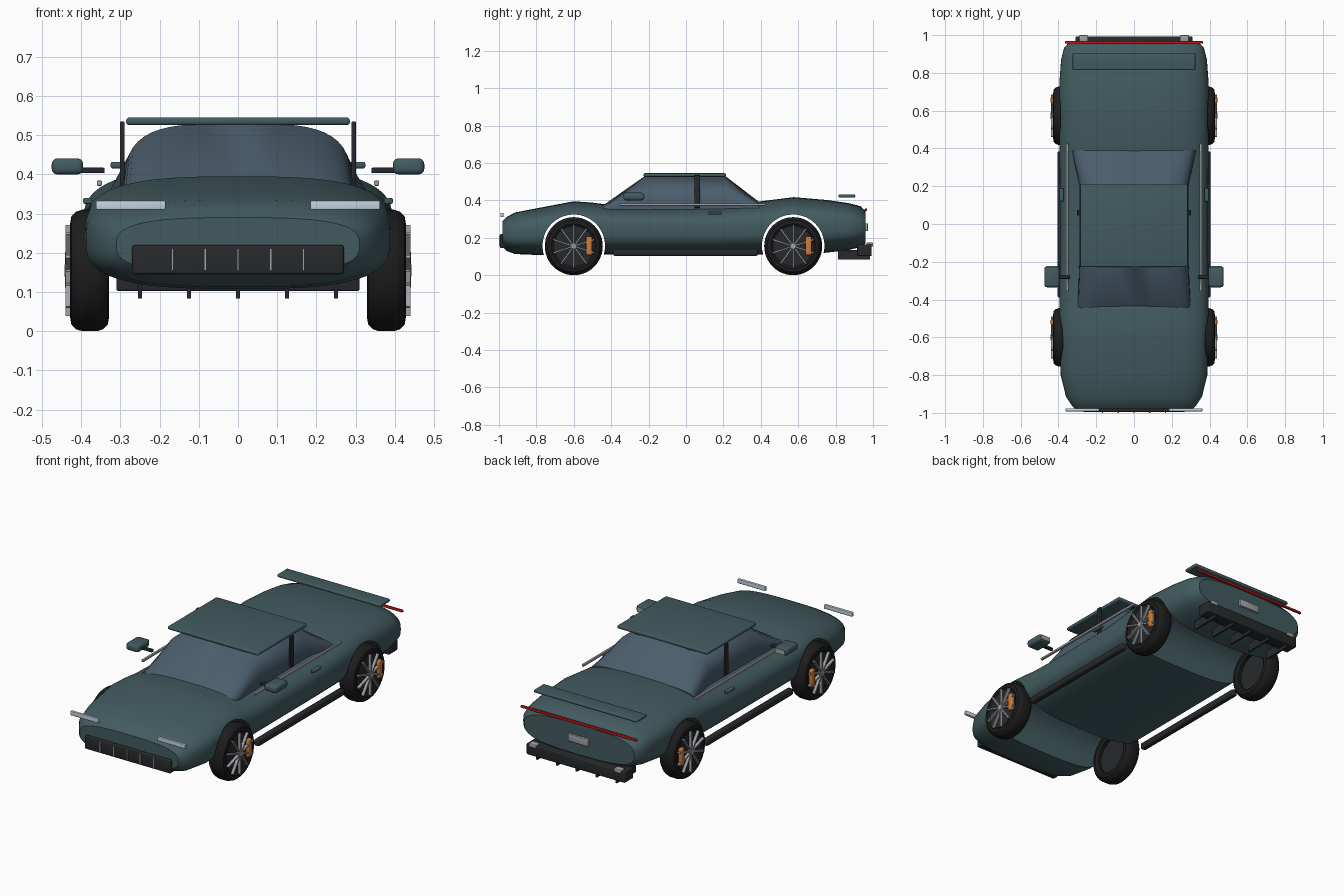
import bpy, bmesh, math
from mathutils import Vector

if "Cube" in bpy.data.objects:
    bpy.data.objects.remove(bpy.data.objects["Cube"])


def mat(name, r, g, b):
    m = bpy.data.materials.new(name)
    m.diffuse_color = (r, g, b, 1)
    m.use_nodes = True
    m.node_tree.nodes["Principled BSDF"].inputs["Base Color"].default_value = m.diffuse_color
    return m


PAINT = mat("paint", .055, .105, .115)
GLASS = mat("glass", .07, .11, .15)
BLACK = mat("black", .02, .022, .025)
RUBBER = mat("rubber", .012, .012, .013)
METAL = mat("metal", .35, .36, .38)
LAMP = mat("lamp", .55, .65, .75)
RED = mat("red", .6, .01, .01)
ORANGE = mat("orange", .6, .2, .04)


def finish(bm, name, m, angle=35):
    bmesh.ops.recalc_face_normals(bm, faces=bm.faces)
    me = bpy.data.meshes.new(name)
    bm.to_mesh(me)
    bm.free()
    ob = bpy.data.objects.new(name, me)
    bpy.context.collection.objects.link(ob)
    me.materials.append(m)
    smooth(ob, angle)
    return ob


def smooth(ob, angle=35):
    bpy.ops.object.select_all(action='DESELECT')
    ob.select_set(True)
    bpy.context.view_layer.objects.active = ob
    bpy.ops.object.shade_smooth_by_angle(angle=math.radians(angle))


def box(name, x, y, z, m, bevel=0.0):
    """Box from (min, max) pairs, with optional rounded edges."""
    bm = bmesh.new()
    bmesh.ops.create_cube(bm, size=1)
    for v in bm.verts:
        v.co = Vector([(a + b) / 2 + c * (b - a) for (a, b), c in zip((x, y, z), v.co)])
    if bevel:
        bmesh.ops.bevel(bm, geom=bm.edges[:], offset=bevel, segments=3,
                        affect='EDGES', profile=.5)
    return finish(bm, name, m)


def pair(name, x, y, z, m, bevel=0.0):
    box("right_" + name, x, y, z, m, bevel)
    box("left_" + name, (-x[1], -x[0]), y, z, m, bevel)


def loft(name, stations, m, n=3.0, seg=48, angle=35):
    """Superellipse sections along y: (y, half width, bottom, middle, top)."""
    bm = bmesh.new()
    rings = []
    for y, w, lo, mid, hi in stations:
        ring = []
        for i in range(seg):
            t = math.tau * i / seg
            c, s = math.cos(t), math.sin(t)
            h = hi - mid if s > 0 else mid - lo
            ring.append(bm.verts.new((math.copysign(abs(c) ** (2 / n), c) * w, y,
                                      mid + math.copysign(abs(s) ** (2 / n), s) * h)))
        rings.append(ring)
    for a, b in zip(rings, rings[1:]):
        for i in range(seg):
            j = (i + 1) % seg
            bm.faces.new((a[i], a[j], b[j], b[i]))
    bm.faces.new(rings[0])
    bm.faces.new(rings[-1])
    return finish(bm, name, m, angle)


def lathe(name, profile, y, z, side, m, seg=48):
    """Closed (x, radius) profile turned around the axle."""
    bm = bmesh.new()
    rings = []
    for i in range(seg):
        t = math.tau * i / seg
        rings.append([bm.verts.new((side * x, y + r * math.cos(t), z + r * math.sin(t)))
                      for x, r in profile])
    for i in range(seg):
        a, b = rings[i], rings[(i + 1) % seg]
        for k in range(len(profile)):
            l = (k + 1) % len(profile)
            bm.faces.new((a[k], a[l], b[l], b[k]))
    return finish(bm, name, m)


WHEELS = (-.6, .573)
AXLE = .155

# Body shell
shell = [(-.98, .31, .15, .29), (-.96, .33, .13, .31), (-.915, .36, .113, .335),
         (-.8, .388, .108, .357), (-.6, .395, .11, .395), (-.5, .395, .11, .388),
         (-.4, .395, .11, .374), (-.2, .393, .11, .37), (.2, .393, .11, .375),
         (.4, .395, .11, .395), (.575, .397, .11, .417), (.75, .395, .12, .402),
         (.87, .386, .135, .385), (.935, .37, .15, .368), (.96, .345, .17, .34)]
body = loft("body", [(y, w, lo, (lo + hi) / 2, hi) for y, w, lo, hi in shell], PAINT, 3, 64)

# Wheel arches cut right through
for wy in WHEELS:
    bpy.ops.mesh.primitive_cylinder_add(vertices=64, radius=.167, depth=1.2,
                                        location=(0, wy, AXLE + .002),
                                        rotation=(0, math.pi / 2, 0))
    cutter = bpy.context.object
    cutter.name = "arch_cutter"
    cutter.hide_render = True
    mod = body.modifiers.new("arch", 'BOOLEAN')
    mod.operation = 'DIFFERENCE'
    mod.solver = 'EXACT'
    mod.object = cutter
    bpy.context.view_layer.objects.active = body
    bpy.ops.object.modifier_apply(modifier=mod.name)
    bpy.data.objects.remove(cutter)
smooth(body)

# Cabin glass, roof, pillars
loft("cabin_glass", [(-.445, .30, .32, .34, .372), (-.22, .29, .32, .34, .53),
                     (.21, .29, .32, .34, .53), (.39, .33, .32, .34, .392)], GLASS, 3.6)
box("roof", (-.285, .285), (-.227, .213), (.526, .545), PAINT, .007)
pair("door_pillar", (.289, .301), (.045, .075), (.36, .535), BLACK, .003)

# Window trim, handles, sills
pair("window_trim", (.347, .36), (-.355, .425), (.371, .384), METAL, .003)
pair("door_handle", (.372, .395), (.12, .19), (.325, .34), PAINT, .004)
pair("sill", (.37, .405), (-.39, .385), (.103, .14), BLACK, .01)

# Mirrors
pair("mirror_arm", (.34, .41), (-.29, -.27), (.403, .417), BLACK, .003)
pair("mirror", (.395, .475), (-.335, -.225), (.4, .441), PAINT, .014)
pair("mirror_glass", (.405, .465), (-.227, -.222), (.407, .434), METAL)

# Nose: headlights, grille, bars
pair("headlight", (.185, .362), (-.992, -.976), (.31, .333), LAMP, .003)
box("grille", (-.27, .27), (-.995, -.96), (.145, .22), BLACK, .007)
for i in range(-2, 3):
    x = i * .0835
    box("grille_bar", (x - .003, x + .003), (-1, -.985), (.155, .211), METAL)

# Tail: lamp strip, plate, spoiler, bumper, fins, exhausts
box("tail_lamp", (-.365, .365), (.955, .968), (.343, .356), RED, .003)
box("rear_plate", (-.065, .065), (.955, .972), (.235, .277), METAL, .003)
box("spoiler", (-.325, .325), (.815, .905), (.415, .432), PAINT, .006)
box("rear_bumper", (-.31, .31), (.915, .993), (.102, .165), BLACK, .006)
for i in range(-2, 3):
    x = i * .125
    box("diffuser_fin", (x - .005, x + .005), (.813, .985), (.084, .135), BLACK)
pair("exhaust", (.245, .29), (.965, 1), (.152, .174), METAL, .004)

# Wheels
TYRE = [(.34, .105), (.329, .12), (.332, .138), (.345, .15), (.36, .155), (.397, .155),
        (.413, .15), (.425, .138), (.428, .12), (.424, .112), (.416, .105)]
for wy in WHEELS:
    for side in (-1, 1):
        def span(a, b):
            return (a, b) if side > 0 else (-b, -a)
        lathe("tyre", TYRE, wy, AXLE, side, RUBBER)
        lathe("wheel_disc", [(.36, .0005), (.36, .108), (.423, .108), (.423, .0005)],
              wy, AXLE, side, BLACK)
        lathe("hub", [(.41, .0005), (.41, .02), (.437, .02), (.442, .015), (.442, .0005)],
              wy, AXLE, side, METAL, 24)
        box("brake_caliper", span(.405, .441), (wy + .066, wy + .098), (.107, .207),
            ORANGE, .006)
        for k in range(10):
            spoke = box("spoke", span(.424, .44), (-.004, .004), (.012, .116), METAL)
            spoke.location = (0, wy, AXLE)
            spoke.rotation_euler.x = math.tau * k / 10
